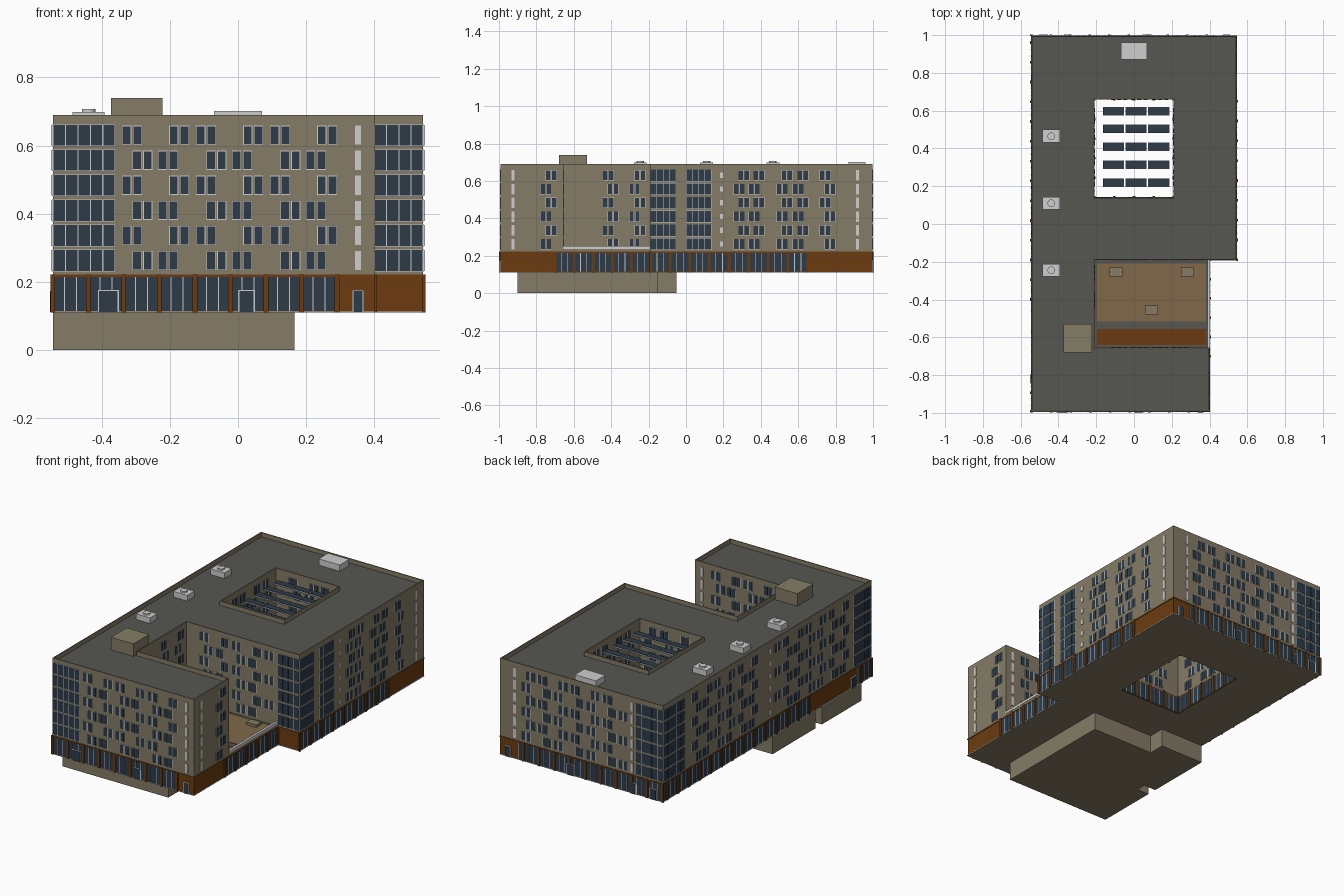
import bpy, bmesh
from mathutils import Matrix, Vector

cube = bpy.data.objects.get("Cube")
if cube:
    bpy.data.objects.remove(cube)

# ---- materials
COLOURS = {
    "beige_wall": (.235, .202, .135), "brown_cladding": (.15, .044, .005),
    "dark_glass": (.026, .044, .066), "white_frame": (.62, .62, .62),
    "grey_roof": (.092, .092, .082), "tan_deck": (.216, .14, .068),
}
MATS = []
for label, rgb in COLOURS.items():
    m = bpy.data.materials.new(label)
    m.use_nodes = True
    m.diffuse_color = (*rgb, 1)
    m.node_tree.nodes["Principled BSDF"].inputs["Base Color"].default_value = (*rgb, 1)
    MATS.append(m)
BEIGE, BROWN, GLASS, WHITE, ROOF, TAN = range(len(MATS))


# ---- helpers
def finish(name, bm):
    mesh = bpy.data.meshes.new(name)
    bm.to_mesh(mesh)
    bm.free()
    for m in MATS:
        mesh.materials.append(m)
    ob = bpy.data.objects.new(name, mesh)
    bpy.context.collection.objects.link(ob)
    return ob


def add_box(bm, x0, x1, y0, y1, z0, z1, mat):
    size = Matrix.Diagonal((x1 - x0, y1 - y0, z1 - z0, 1))
    centre = Matrix.Translation(((x0 + x1) / 2, (y0 + y1) / 2, (z0 + z1) / 2))
    new = bmesh.ops.create_cube(bm, size=1, matrix=centre @ size)
    for f in {f for v in new["verts"] for f in v.link_faces}:
        f.material_index = mat


def box(name, *args):
    bm = bmesh.new()
    add_box(bm, *args)
    return finish(name, bm)


def offset(loop, d):
    """Move a counter-clockwise right-angled outline inwards by d."""
    out = []
    for i, p in enumerate(loop):
        a = (Vector(p) - Vector(loop[i - 1])).normalized()
        b = (Vector(loop[(i + 1) % len(loop)]) - Vector(p)).normalized()
        out.append((p[0] - d * (a.y + b.y), p[1] + d * (a.x + b.x)))
    return out


def prism(name, loops, z0, z1, side, top, bottom=BEIGE):
    bm = bmesh.new()
    for loop in loops:
        vs = [bm.verts.new((x, y, z0)) for x, y in loop]
        for i, v in enumerate(vs):
            bm.edges.new((vs[i - 1], v))
    bmesh.ops.triangle_fill(bm, use_beauty=True, edges=bm.edges[:])
    ext = bmesh.ops.extrude_face_region(bm, geom=bm.faces[:], use_keep_orig=True)
    moved = [g for g in ext["geom"] if isinstance(g, bmesh.types.BMVert)]
    bmesh.ops.translate(bm, verts=moved, vec=(0, 0, z1 - z0))
    bmesh.ops.recalc_face_normals(bm, faces=bm.faces[:])
    for f in bm.faces:
        f.normal_update()
        nz = f.normal.z
        f.material_index = top if nz > .5 else bottom if nz < -.5 else side
    return finish(name, bm)


def rect(x0, x1, y0, y1):
    return [(x0, y0), (x1, y0), (x1, y1), (x0, y1)]


# ---- main dimensions
W, E, S, N = -.543, .543, -.992, .996        # outer walls
WING, CX, C0, C1 = .40, .21, .14, .66        # wing end, courtyard
T0, T1 = -.655, -.19                         # terrace recess
Z1, Z2, DECK, TOP = .11, .222, .664, .69

hole = rect(-CX, CX, C0, C1)
ground = [(W, S), (WING, S), (WING, T1), (E, T1), (E, N), (W, N)]
upper = [(W, S), (WING, S), (WING, T0), (-CX, T0), (-CX, T1), (E, T1), (E, N), (W, N)]
basement = [(W, -.9), (.165, -.9), (.165, -.15), (-.25, -.15), (-.25, -.05), (W, -.05),
            (W, -.46), (W + .08, -.46), (W + .08, -.52), (W, -.52)]

# ---- building masses
prism("basement", [basement], 0, Z1, BEIGE, BEIGE)
prism("ground_floor", [ground, hole], Z1, Z2, BROWN, ROOF)
prism("upper_floors", [upper, hole], Z2, DECK, BEIGE, ROOF)
prism("parapet", [upper, offset(upper, .006)], DECK, TOP, BEIGE, BEIGE)
prism("courtyard_parapet", [offset(hole, -.006), hole], DECK, TOP, BEIGE, BEIGE)
prism("base_trim", [offset(ground, -.003), ground], Z1, Z1 + .004, WHITE, WHITE)
prism("ground_cornice", [offset(ground, -.003), ground], Z2 - .007, Z2, BROWN, BROWN)

# ---- facades
FLOORS = [.235 + .0735 * i for i in range(6)]
WIN_W, WIN_H, PAIR = .027, .056, .032


class Facade:
    """Wall plane across one axis; boxes are laid out by distance along it and height."""
    def __init__(self, axis, pos, sign):
        self.bm, self.axis, self.pos, self.sign = bmesh.new(), axis, pos, sign

    def plate(self, u0, u1, z0, z1, depth, mat):
        a, b = sorted((self.pos - self.sign * .002, self.pos + self.sign * depth))
        span = (u0, u1, a, b) if self.axis == "x" else (a, b, u0, u1)
        add_box(self.bm, *span, z0, z1, mat)

    def window(self, u, z, w=WIN_W, h=WIN_H, rim=.002):
        self.plate(u, u + w, z, z + h, .002, WHITE)
        self.plate(u + rim, u + w - rim, z + rim, z + h - rim, .0035, GLASS)

    def curtain(self, u0, u1, n):
        step = (u1 - u0) / n
        for z in FLOORS:
            for i in range(n):
                self.window(u0 + i * step, z - .004, step, .064, .0015)

    def strip(self, u, h=WIN_H):
        for z in FLOORS:
            self.plate(u - .009, u + .009, z + .028 - h / 2, z + .028 + h / 2, .003, WHITE)

    def pairs(self, odd, even):
        for i, z in enumerate(FLOORS):
            for u in (odd if i % 2 else even):
                self.window(u, z)
                self.window(u + PAIR, z)

    def shopfront(self, u0, u1):
        self.plate(u0, u1, Z1 + .005, Z2 - .008, .002, GLASS)
        n = max(1, round((u1 - u0) / .035))
        for i in range(n + 1):
            u = u0 + (u1 - u0) * i / n
            if i % 3 == 0:
                self.plate(u - .007, u + .007, Z1, Z2, .007, BROWN)
            else:
                self.plate(u - .0015, u + .0015, Z1 + .005, Z2 - .008, .004, WHITE)

    def door(self, u, w):
        self.plate(u - w / 2, u + w / 2, Z1, .177, .006, WHITE)
        self.plate(u - w / 2 + .004, u + w / 2 - .004, Z1 + .002, .173, .008, GLASS)


def staggered(a, b, offsets, period=.217):
    starts = [o + period * k for k in range(-6, 7) for o in offsets]
    return [u for u in starts if u >= a and u + PAIR + WIN_W <= b]


def facade(name, axis, pos, sign, windows=(), lists=None, curtains=(), strips=(),
           small=(), shops=(), doors=()):
    f = Facade(axis, pos, sign)
    for a, b in windows:
        f.pairs(staggered(a, b, (.015, .094)), staggered(a, b, (.124, .199)))
    if lists:
        f.pairs(*lists)
    for c in curtains:
        f.curtain(*c)
    for u in strips:
        f.strip(u)
    for u in small:
        f.strip(u, .028)
    for s in shops:
        f.shopfront(*s)
    for d in doors:
        f.door(*d)
    finish(name, f.bm)


facade("front_facade", "x", S, -1, [(-.36, .345)], curtains=[(W, -.36, 5)], strips=[.352],
       shops=[(W, .29)], doors=[(-.38, .062), (.025, .05), (.352, .034)])
facade("wing_end_facade", "y", WING, 1, lists=([-.75], [-.78]), strips=[-.925],
       shops=[(-.7, T1)])
facade("left_facade", "y", E, 1, curtains=[(T1, -.055, 4), (0, .135, 4)],
       lists=([.28, .36, .51, .595, .715], [.255, .335, .485, .57, .74]),
       strips=[.917], small=[.19], shops=[(T1, .65)])
facade("back_facade", "x", N, 1, [(-.31, .41)], curtains=[(W, -.365, 5)],
       strips=[-.338, .445], shops=[(W, .42)],
       doors=[(-.48, .05), (-.35, .04), (.07, .05), (.49, .036)])
facade("right_facade", "y", W, -1, [(-.8, -.05), (.02, .78)],
       curtains=[(S, -.82, 5), (.79, N, 5)], small=[-.02],
       shops=[(S, -.86), (-.4, N)], doors=[(-.82, .05)])
facade("recess_west_facade", "y", -CX, 1, lists=([-.445, -.275], [-.42, -.305]))
facade("recess_north_facade", "x", T1, -1, [(-.2, .39)], curtains=[(.4, E, 4)])
facade("recess_south_facade", "x", T0, 1, [(-.2, .33)], strips=[.352])
for label, axis, pos, sign, a, b in (
        ("west", "y", -CX, 1, C0, C1), ("east", "y", CX, -1, C0, C1),
        ("south", "x", C0, 1, -CX, CX), ("north", "x", C1, -1, -CX, CX)):
    facade("courtyard_" + label, axis, pos, sign, [(a + .01, b - .01)], shops=[(a, b)])

# ---- glazed panels over the courtyard
bm = bmesh.new()
for i in range(3):
    for j in range(5):
        x, y = -.165 + .12 * i, .197 + .0945 * j
        add_box(bm, x, x + .112, y, y + .045, .636, .642, WHITE)
        add_box(bm, x + .002, x + .11, y + .002, y + .043, .634, .644, GLASS)
finish("courtyard_glazing", bm)

# ---- terrace
box("terrace_deck", -.195, .38, -.515, -.21, Z2 - .002, Z2 + .004, TAN)
box("terrace_planting", -.195, .38, -.64, -.555, Z2 - .002, Z2 + .006, BROWN)
box("terrace_kerb", WING - .012, WING, T0, T1, Z2, .236, BEIGE)
box("terrace_rail", WING - .012, WING + .002, T0, T1, .236, .252, WHITE)
for x, y in ((-.095, -.255), (.283, -.255), (.092, -.455)):
    box("terrace_vent", x - .034, x + .034, y - .024, y + .024, Z2, .242, BEIGE)

# ---- roof equipment
box("stair_penthouse", -.372, -.222, -.68, -.53, DECK - .002, .74, BEIGE)
box("roof_plant_unit", -.07, .07, .87, .96, DECK - .002, .702, WHITE)
for y in (.465, .11, -.245):
    box("fan_unit", -.485, -.392, y - .034, y + .034, DECK - .002, .698, WHITE)
    bm = bmesh.new()
    bmesh.ops.create_cone(bm, cap_ends=True, segments=20, radius1=.02, radius2=.02, depth=.016,
                          matrix=Matrix.Translation((-.438, y, .699)))
    for f in bm.faces:
        f.material_index = WHITE
    finish("fan_cowl", bm)
